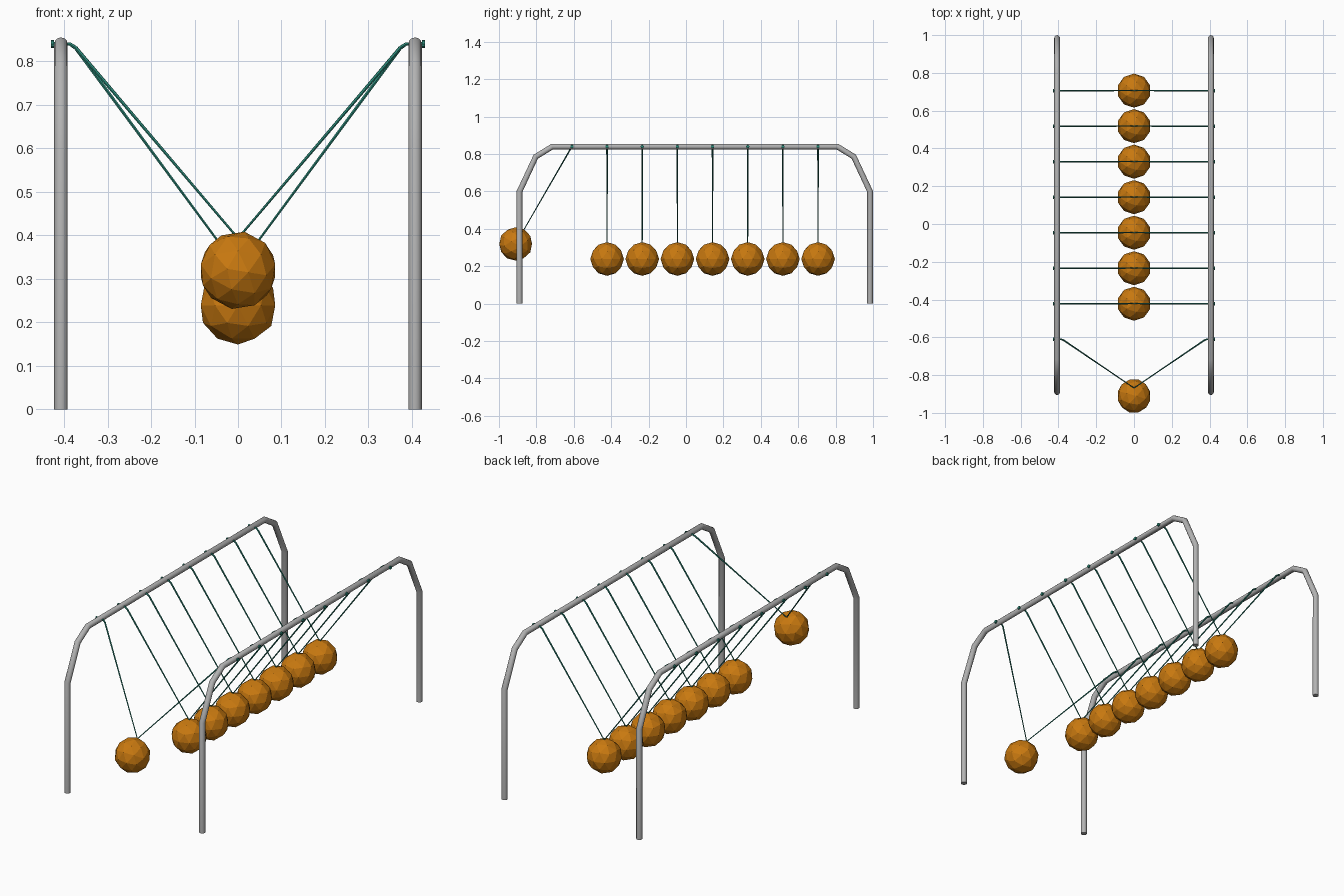
import bpy
from math import radians
from mathutils import Matrix, Vector

cube = bpy.data.objects.get("Cube")
if cube:
    bpy.data.objects.remove(cube, do_unlink=True)


def material(name, rgb):
    m = bpy.data.materials.new(name)
    m.use_nodes = True
    color = (*rgb, 1)
    m.diffuse_color = color
    m.node_tree.nodes["Principled BSDF"].inputs["Base Color"].default_value = color
    return m


METAL = material("grey metal", (0.45, 0.45, 0.45))
STRING = material("teal string", (0.025, 0.25, 0.19))
BALL = material("orange ball", (0.58, 0.19, 0.005))


def tube(name, points, radius, mat, resolution, taper=1.0):
    """Round tube along a polyline, narrowing to radius * taper at its end."""
    curve = bpy.data.curves.new(name, 'CURVE')
    curve.dimensions = '3D'
    curve.bevel_depth = radius
    curve.bevel_resolution = resolution
    curve.use_fill_caps = True
    spline = curve.splines.new('POLY')
    spline.points.add(len(points) - 1)
    for p, co in zip(spline.points, points):
        p.co = (*co, 1)
    spline.points[-1].radius = taper
    curve.materials.append(mat)
    ob = bpy.data.objects.new(name, curve)
    bpy.context.collection.objects.link(ob)
    bpy.ops.object.select_all(action='DESELECT')
    ob.select_set(True)
    bpy.context.view_layer.objects.active = ob
    bpy.ops.object.convert(target='MESH')
    ob = bpy.context.object
    bpy.ops.object.shade_smooth_by_angle(angle=radians(35))
    return ob


RAIL_X, RAIL_Z, MID_Y = 0.407, 0.84, 0.047
BALL_R, DROP, SPACING = 0.09, 0.601, 0.188

# Two bent rails, each with legs at both ends
half = [(0.937, 0), (0.937, 0.6), (0.85, 0.786), (0.762, RAIL_Z)]
outline = [(MID_Y - y, z) for y, z in half] + [(MID_Y + y, z) for y, z in reversed(half)]
for side, label in ((1, "left"), (-1, "right")):
    tube(f"{label}_rail", [(side * RAIL_X, y, z) for y, z in outline], 0.0155, METAL, 4)

# Pendulums: the front one swung outwards, the others at rest
for i in range(8):
    swing = radians(-30 if i == 0 else 0)
    pivot = Vector((0, -0.61 + i * SPACING, RAIL_Z))
    place = Matrix.Translation(pivot) @ Matrix.Rotation(swing, 4, 'X')

    bpy.ops.mesh.primitive_ico_sphere_add(subdivisions=2, radius=BALL_R)
    ball = bpy.context.object
    ball.name = f"ball_{i + 1}"
    ball.data.materials.append(BALL)
    ball.matrix_world = place @ Matrix.Translation((0, 0, -DROP))

    for side, label in ((1, "left"), (-1, "right")):
        path = [(side * 0.426, 0, 0), (side * 0.387, 0, 0),
                (side * 0.373, 0, -0.01), (0, 0, BALL_R - DROP - 0.005)]
        tube(f"{label}_string_{i + 1}", [place @ Vector(p) for p in path],
             0.0045, STRING, 1, 0.6)
        # Stop knob outside the rail
        tube(f"{label}_knob_{i + 1}",
             [place @ Vector((side * x, 0, 0)) for x in (0.423, 0.43)],
             0.009, STRING, 2)
